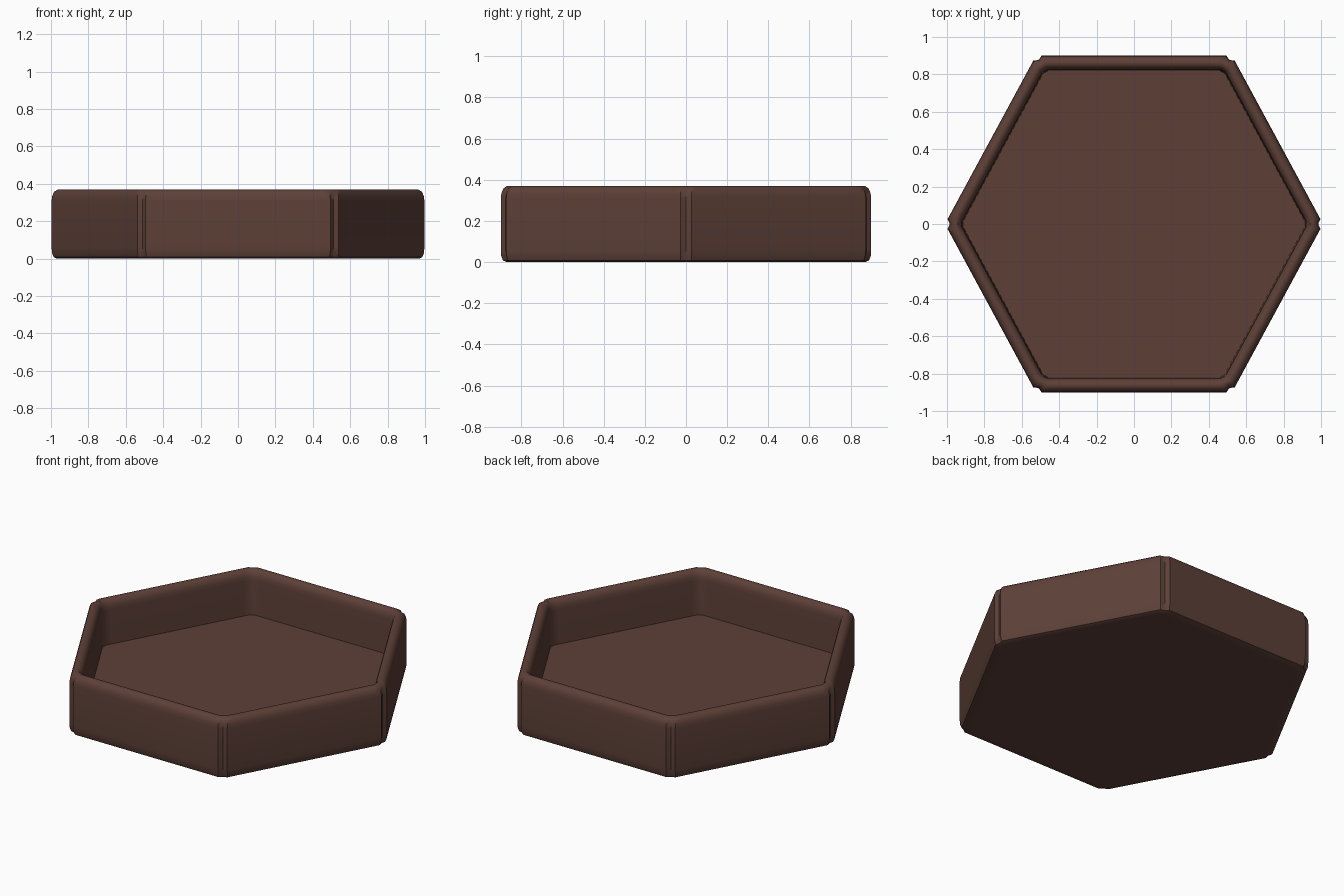
import bpy
import bmesh
from mathutils import Vector

cube = bpy.data.objects.get("Cube")
if cube:
    bpy.data.objects.remove(cube, do_unlink=True)

# Single dark brown material
brown = bpy.data.materials.new("dark brown")
brown.use_nodes = True
colour = (0.109, 0.051, 0.038, 1)
brown.diffuse_color = colour
bsdf = brown.node_tree.nodes["Principled BSDF"]
bsdf.inputs["Base Color"].default_value = colour
bsdf.inputs["Roughness"].default_value = 0.8

APOTHEM = 0.9
HEX = [Vector(p) for p in ((1.011, 0), (0.524, 0.9), (-0.524, 0.9),
                           (-1.011, 0), (-0.524, -0.9), (0.524, -0.9))]

# Wall section: inward offset, height, corner cut, corner notch
SECTION = [
    (0.060, 0.00, 0.02, 0.010),
    (0.030, 0.00, 0.02, 0.015),
    (0.010, 0.008, 0.03, 0.022),
    (0.002, 0.03, 0.03, 0.026),
    (0.000, 0.06, 0.03, 0.026),
    (0.000, 0.31, 0.03, 0.026),
    (0.003, 0.335, 0.03, 0.026),
    (0.012, 0.357, 0.03, 0.024),
    (0.030, 0.37, 0.03, 0.020),
    (0.048, 0.37, 0.025, 0.016),
    (0.064, 0.357, 0.02, 0.010),
    (0.073, 0.335, 0.02, 0.010),
    (0.075, 0.31, 0.02, 0.010),
    (0.080, 0.10, 0.02, 0.010),
]


def hex_ring(bm, offset, z, cut, notch):
    """Hexagon ring with cut, slightly notched corners."""
    pts = [p * (1 - offset / APOTHEM) for p in HEX]
    ring = []
    for i, c in enumerate(pts):
        back = (pts[i - 1] - c).normalized()
        ahead = (pts[(i + 1) % len(pts)] - c).normalized()
        corner = (c + back * (cut + 0.03), c + back * cut, c * (1 - notch),
                  c + ahead * cut, c + ahead * (cut + 0.03))
        ring += [bm.verts.new((p.x, p.y, z)) for p in corner]
    return ring


# Tray: underside, rounded walls and recessed floor
bm = bmesh.new()
rings = [hex_ring(bm, *row) for row in SECTION]
for low, high in zip(rings, rings[1:]):
    for i in range(len(low)):
        j = (i + 1) % len(low)
        bm.faces.new((low[i], low[j], high[j], high[i]))
bm.faces.new(rings[0][::-1])
bm.faces.new(rings[-1])
bmesh.ops.recalc_face_normals(bm, faces=bm.faces)

mesh = bpy.data.meshes.new("hexagonal_tray")
bm.to_mesh(mesh)
bm.free()
mesh.materials.append(brown)
tray = bpy.data.objects.new("hexagonal_tray", mesh)
bpy.context.collection.objects.link(tray)

bpy.ops.object.select_all(action='DESELECT')
tray.select_set(True)
bpy.context.view_layer.objects.active = tray
bpy.ops.object.shade_smooth_by_angle(angle=0.75)
